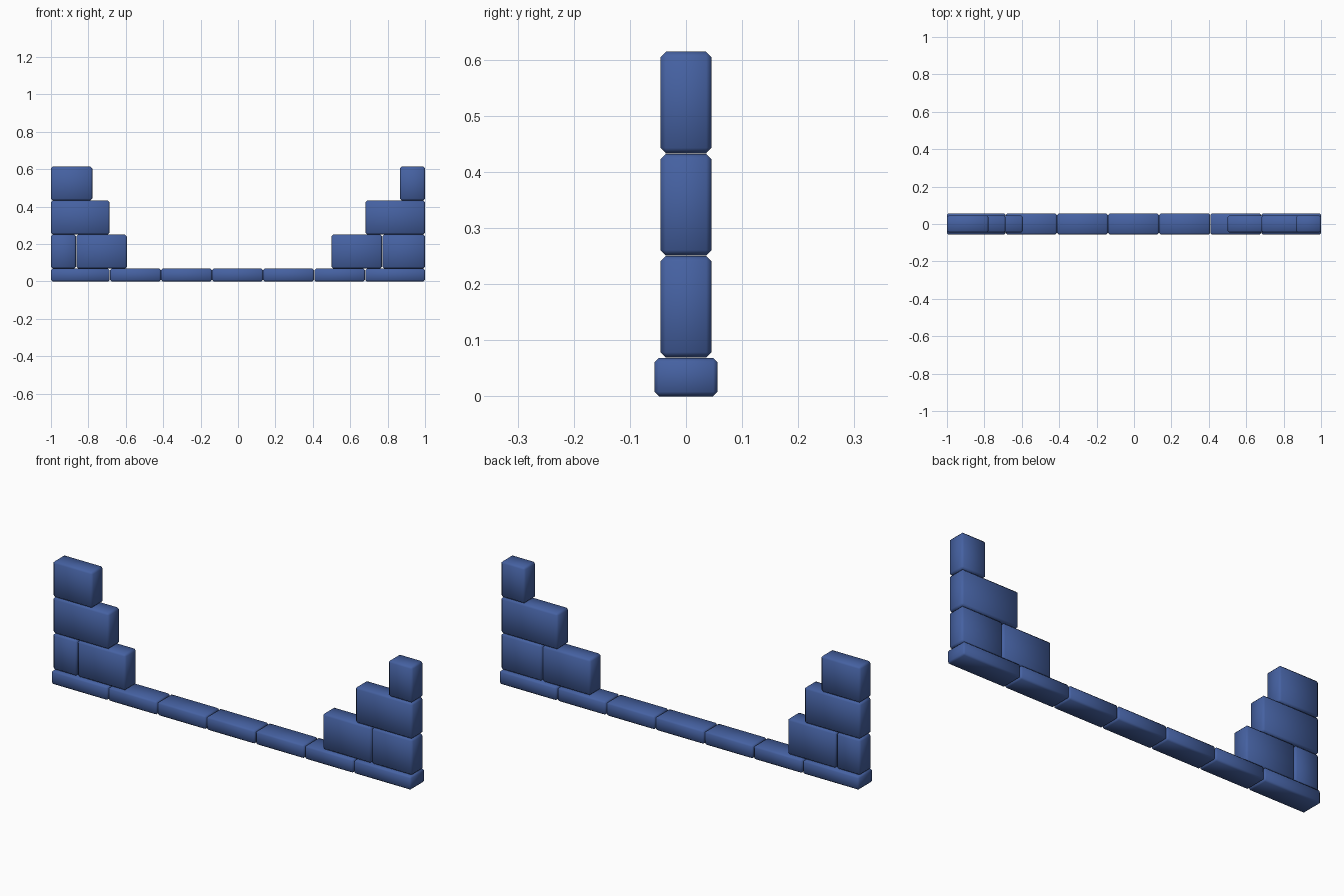
import bpy, bmesh

if "Cube" in bpy.data.objects:
    bpy.data.objects.remove(bpy.data.objects["Cube"])

mat = bpy.data.materials.new("blue_stone")
mat.diffuse_color = (0.06, 0.12, 0.36, 1)
mat.use_nodes = True
mat.node_tree.nodes["Principled BSDF"].inputs["Base Color"].default_value = mat.diffuse_color


def block(name, x0, x1, z0, z1, half_depth, chamfer):
    """Chamfered stone spanning the given x and z ranges."""
    bm = bmesh.new()
    bmesh.ops.create_cube(bm, size=1)
    for v in bm.verts:
        v.co.x = x0 if v.co.x < 0 else x1
        v.co.y *= 2 * half_depth
        v.co.z = z0 if v.co.z < 0 else z1
    bmesh.ops.bevel(bm, geom=bm.edges[:], offset=chamfer, segments=1,
                    profile=0.5, affect='EDGES')
    for f in bm.faces:
        f.smooth = True
    mesh = bpy.data.meshes.new(name)
    bm.to_mesh(mesh)
    bm.free()
    mesh.materials.append(mat)
    obj = bpy.data.objects.new(name, mesh)
    bpy.context.collection.objects.link(obj)


GAP = 0.001
BASE_TOP = 0.069
COURSE = 0.182

# base row of kerb stones
cuts = [-1, -0.685, -0.412, -0.139, 0.134, 0.407, 0.68, 1]
for i, (a, b) in enumerate(zip(cuts, cuts[1:])):
    block(f"base_stone_{i + 1}", a + (GAP if i else 0), b - (GAP if i < 6 else 0),
          0, BASE_TOP - GAP, 0.0565, 0.008)

# stepped wall ends: (course, start, end)
stones = {
    "left_step": [(0, -1, -0.866), (0, -0.864, -0.594), (1, -1, -0.687), (2, -1, -0.779)],
    "right_step": [(0, 0.50, 0.77), (0, 0.772, 1), (1, 0.682, 1), (2, 0.865, 1)],
}
for name, row in stones.items():
    for i, (course, a, b) in enumerate(row):
        z = BASE_TOP + course * COURSE
        block(f"{name}_stone_{i + 1}", a, b, z, z + COURSE - GAP, 0.0455, 0.0095)
